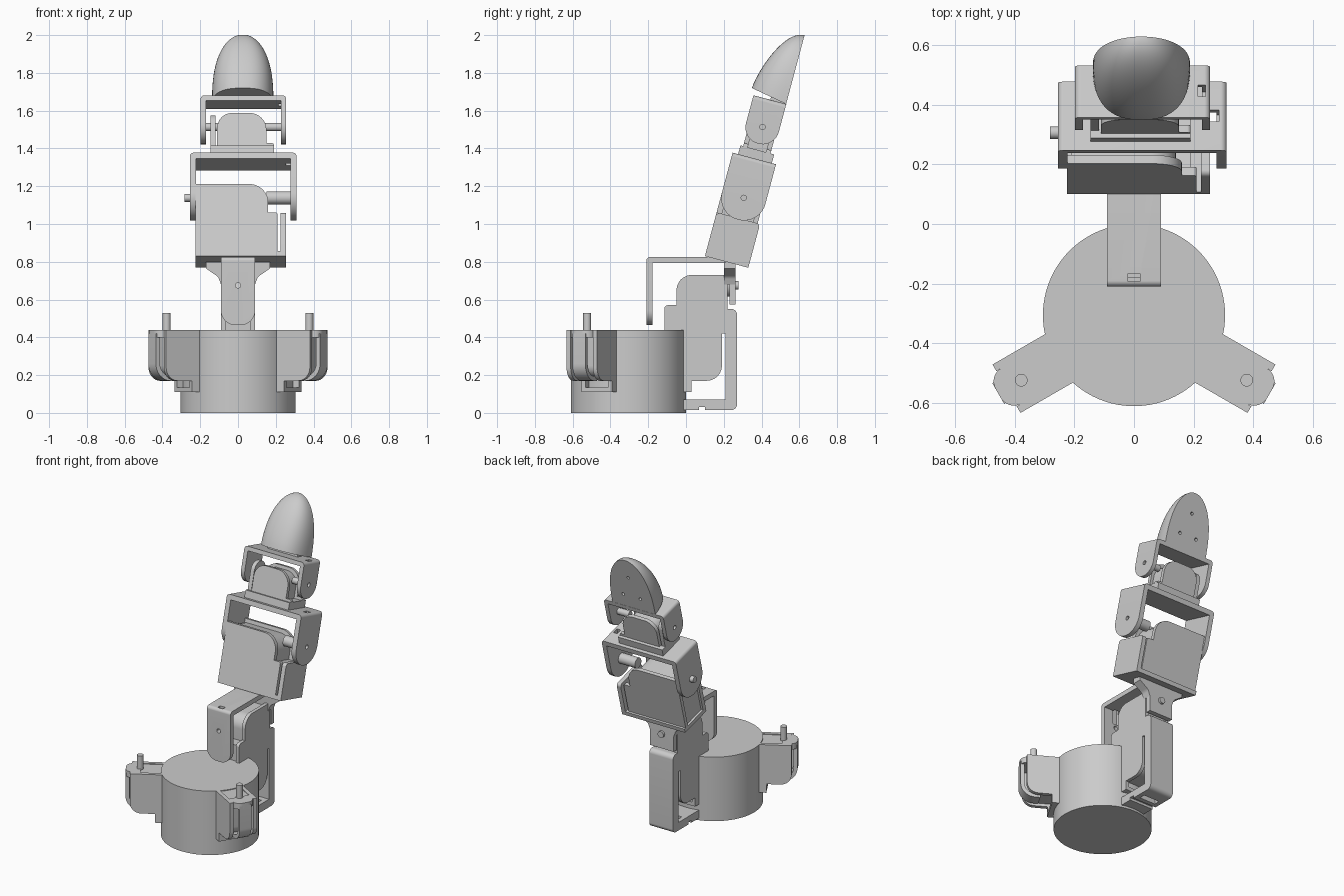
import bpy, bmesh, math
from mathutils import Matrix, Vector

if "Cube" in bpy.data.objects:
    bpy.data.objects.remove(bpy.data.objects["Cube"])

I = Matrix.Identity(4)
PUT = {'x': lambda a, b, d: (d, a, b), 'y': lambda a, b, d: (a, d, b), 'z': lambda a, b, d: (a, b, d)}


def make(name, bm, M=I):
    bmesh.ops.recalc_face_normals(bm, faces=bm.faces)
    bm.transform(M)
    me = bpy.data.meshes.new(name)
    bm.to_mesh(me)
    bm.free()
    ob = bpy.data.objects.new(name, me)
    bpy.context.collection.objects.link(ob)
    return ob


def fillet(pts, n=8):
    """Profile of (a, b) or (a, b, radius) points, with arcs at the radii."""
    out = []
    for i, p in enumerate(pts):
        P = Vector(p[:2])
        if len(p) < 3:
            out.append(P)
            continue
        u = (Vector(pts[i - 1][:2]) - P).normalized()
        v = (Vector(pts[(i + 1) % len(pts)][:2]) - P).normalized()
        half = u.angle(v) / 2
        r = p[2]
        c = P + (u + v).normalized() * (r / math.sin(half))
        s, e = P + u * (r / math.tan(half)) - c, P + v * (r / math.tan(half)) - c
        for k in range(n + 1):
            out.append(c + (s * (n - k) + e * k).normalized() * r)
    return out


def prism(name, axis, pts, lo, hi, M=I):
    bm = bmesh.new()
    prof = fillet(pts)
    A = [bm.verts.new(PUT[axis](p[0], p[1], lo)) for p in prof]
    B = [bm.verts.new(PUT[axis](p[0], p[1], hi)) for p in prof]
    bm.faces.new(A)
    bm.faces.new(B)
    for i in range(len(A)):
        j = (i + 1) % len(A)
        bm.faces.new((A[i], A[j], B[j], B[i]))
    return make(name, bm, M)


def box(name, x0, x1, y0, y1, z0, z1, M=I):
    return prism(name, 'z', [(x0, y0), (x1, y0), (x1, y1), (x0, y1)], z0, z1, M)


def rod(name, axis, a, b, r, lo, hi, M=I, n=24):
    ring = [(a + r * math.cos(2 * math.pi * k / n), b + r * math.sin(2 * math.pi * k / n)) for k in range(n)]
    return prism(name, axis, ring, lo, hi, M)


def carve(ob, tool, op='DIFFERENCE'):
    m = ob.modifiers.new('cut', 'BOOLEAN')
    m.operation, m.object, m.solver = op, tool, 'EXACT'
    bpy.context.view_layer.objects.active = ob
    bpy.ops.object.modifier_apply(modifier=m.name)
    bpy.data.objects.remove(tool)


def bracket(name, x0, x1, v0, v1, low, low2, top, t, rad, pivot, M):
    """Upside-down U with rounded leg ends and pivot holes."""
    vc = (v0 + v1) / 2
    ob = prism(name, 'y', [(x0, low - .05), (x0, top, .02), (x1, top, .02), (x1, low2), (x1 - t, low2),
                           (x1 - t, top - t), (x0 + t, top - t), (x0 + t, low - .05)], v0 - .1, v1 + .1, M)
    carve(ob, prism('cutter', 'x', [(v0, top + .1), (v0, low, rad), (v1, low, rad), (v1, top + .1)],
                    x0 - .1, x1 + .1, M), 'INTERSECT')
    carve(ob, rod('cutter', 'x', vc, pivot, .014, x0 - .1, x1 + .1, M))
    return ob


# round base
rod('base_drum', 'z', 0, -.305, .305, 0, .44, n=96)

# two side arms with support pins (arm frame: y is the radius)
for side, ang in (('right', -120), ('left', 120)):
    A = Matrix.Translation((0, -.305, 0)) @ Matrix.Rotation(math.radians(ang), 4, 'Z')
    cheek = [(.27, .44), (.493, .44), (.493, .17, .07), (.335, .17), (.335, .11), (.29, .11), (.27, .17)]
    for s in (-1, 1):
        prism(side + '_arm_cheek', 'x', cheek, *sorted((s * .0935, s * .068)), A)
    prism(side + '_arm_core', 'x', [(.27, .435), (.45, .435), (.45, .19, .06), (.27, .19)], -.07, .07, A)
    box(side + '_arm_foot', -.0935, .0935, .29, .335, .11, .135, A)
    prism(side + '_arm_tab', 'z', [(-.068, .43), (-.068, .525, .05), (.068, .525, .05), (.068, .43)], .40, .44, A)
    prism(side + '_arm_lip', 'x', [(.50, .42), (.525, .42), (.525, .17, .09), (.40, .17), (.40, .195), (.50, .195, .065)],
          -.04, .04, A)
    rod(side + '_arm_pin', 'z', 0, .436, .021, .43, .53, A)

# finger root housing
root = [(-.115, .4), (-.115, .57, .02), (-.05, .57), (-.05, .73, .08), (.22, .73), (.22, .42), (.19, .42),
        (.19, .17, .08), (.03, .17), (.03, .11), (-.02, .11), (-.02, .4)]
for s in (-1, 1):
    prism('root_cheek', 'x', root, *sorted((s * .09, s * .066)))
prism('root_core', 'x', [(-.1, .4), (-.1, .55), (-.03, .55), (-.03, .71, .08), (.21, .71), (.21, .44), (.17, .44),
                         (.17, .19, .06), (-.02, .19), (-.02, .4)], -.07, .07)
box('root_foot', -.09, .09, -.01, .03, .11, .135)

# rear frame hooked below the root housing
frame = prism('rear_frame', 'x', [(-.02, .015), (.27, .015, .03), (.27, .55, .03), (.19, .55), (.19, .42), (.208, .42),
                                  (.208, .07), (-.02, .07)], -.09, .09)
carve(frame, box('cutter', -.2, .2, .07, .1, 0, .032))
carve(frame, box('cutter', -.06, .06, .13, .17, 0, .1))

# first knuckle bracket, turned so that its legs are front and back
K = Matrix.Rotation(math.radians(90), 4, 'Z')
knuckle = bracket('knuckle_bracket', -.21, .262, -.09, .09, .465, .575, .825, .032, .075, .675, K)
carve(knuckle, box('cutter', -.02, .02, -.192, -.165, .7, .9))
rod('knuckle_pin', 'y', 0, .675, .022, .2, .277)
rod('knuckle_horn', 'y', 0, .675, .06, .215, .24)
prism('knuckle_flare', 'y', [(-.09, .68), (-.105, .72, .04), (-.17, .765), (-.17, .80), (.17, .80), (.17, .765),
                             (.105, .72, .04), (.09, .68)], .2, .262)

# leaning part of the finger: local y across, local z along the finger
M = Matrix.Translation((0, .1, .83)) @ Matrix.Rotation(math.radians(-15), 4, 'X')

# lower phalanx
plate = [(-.225, 0), (-.225, .395), (.16, .395, .1), (.16, .24), (.21, .24, .012), (.21, 0)]
prism('lower_front_plate', 'y', plate, 0, .03, M)
prism('lower_back_plate', 'y', plate, .2, .225, M)
prism('lower_core', 'y', [(-.21, 0), (-.21, .37), (.14, .37, .09), (.14, .22), (.19, .22), (.19, 0)], .02, .21, M)
box('lower_floor', -.225, .255, 0, .238, 0, .028, M)
prism('lower_flange', 'x', [(.0, 0), (.0, .24, .02), (.238, .24, .02), (.238, 0)], .225, .255, M)

# middle bracket with hinge pins
mid = bracket('middle_bracket', -.255, .31, 0, .238, .232, .18, .567, .033, .115, .351, M)
carve(mid, box('cutter', .255, .285, .1, .14, .5, .6, M))
rod('middle_pin_left', 'x', .119, .351, .021, -.282, -.2, M)
rod('middle_pin_right', 'x', .119, .351, .035, .15, .29, M)

# upper phalanx
plate = [(-.11, .56), (-.11, .797, .08), (.15, .797, .09), (.15, .632), (.19, .632, .012), (.19, .56)]
prism('upper_front_plate', 'y', plate, .045, .07, M)
prism('upper_back_plate', 'y', plate, .17, .195, M)
prism('upper_core', 'y', [(-.1, .56), (-.1, .775, .07), (.13, .775, .08), (.13, .56)], .06, .18, M)
box('upper_floor', -.145, .19, .03, .215, .56, .615, M)
prism('upper_flange', 'x', [(.055, .6), (.055, .8, .06), (.18, .8, .06), (.18, .6)], -.145, -.118, M)

# top bracket with hinge pins
top = bracket('top_bracket', -.198, .255, .028, .208, .648, .6, .889, .028, .088, .739, M)
carve(top, box('cutter', .215, .24, .1, .14, .8, .95, M))
rod('top_pin_left', 'x', .118, .739, .021, -.178, -.1, M)
rod('top_pin_right', 'x', .118, .739, .022, .14, .24, M)

# fingertip: stacked D-shaped sections, flat at the back
bm = bmesh.new()
rings, n = [], 28
for i in range(21):
    t = math.sin(i / 20 * math.pi / 2) * .9995
    half = .163 * (1 - t ** 2.5) ** .5
    deep = .197 * (1 - t ** 1.4) ** .5
    ring = []
    for k in range(n + 1):
        a = math.pi * k / n
        c, s = math.cos(a), max(math.sin(a), 0)
        x = half * math.copysign(abs(c) ** .8, c)
        d = deep * s ** .8
        ring.append(bm.verts.new((.025 + x, .207 - d, .889 + .377 * t + .035 * (1 - t) * d / .197)))
    rings.append(ring)
for A, B in zip(rings, rings[1:]):
    for k in range(n + 1):
        j = (k + 1) % (n + 1)
        bm.faces.new((A[k], A[j], B[j], B[k]))
bm.faces.new(rings[0])
bm.faces.new(rings[-1])
tip = make('fingertip', bm, M)
for x, w in ((.025, 1.13), (-.04, .98), (.09, .98)):
    carve(tip, rod('cutter', 'y', x, w, .011, .17, .25, M, 12))
box('fingertip_seat', -.09, .14, .12, .2, .88, .93, M)

# smooth the curved faces, keep the edges
bpy.ops.object.select_all(action='DESELECT')
for ob in bpy.context.scene.objects:
    ob.select_set(True)
    bpy.context.view_layer.objects.active = ob
bpy.ops.object.shade_smooth_by_angle(angle=math.radians(30))
